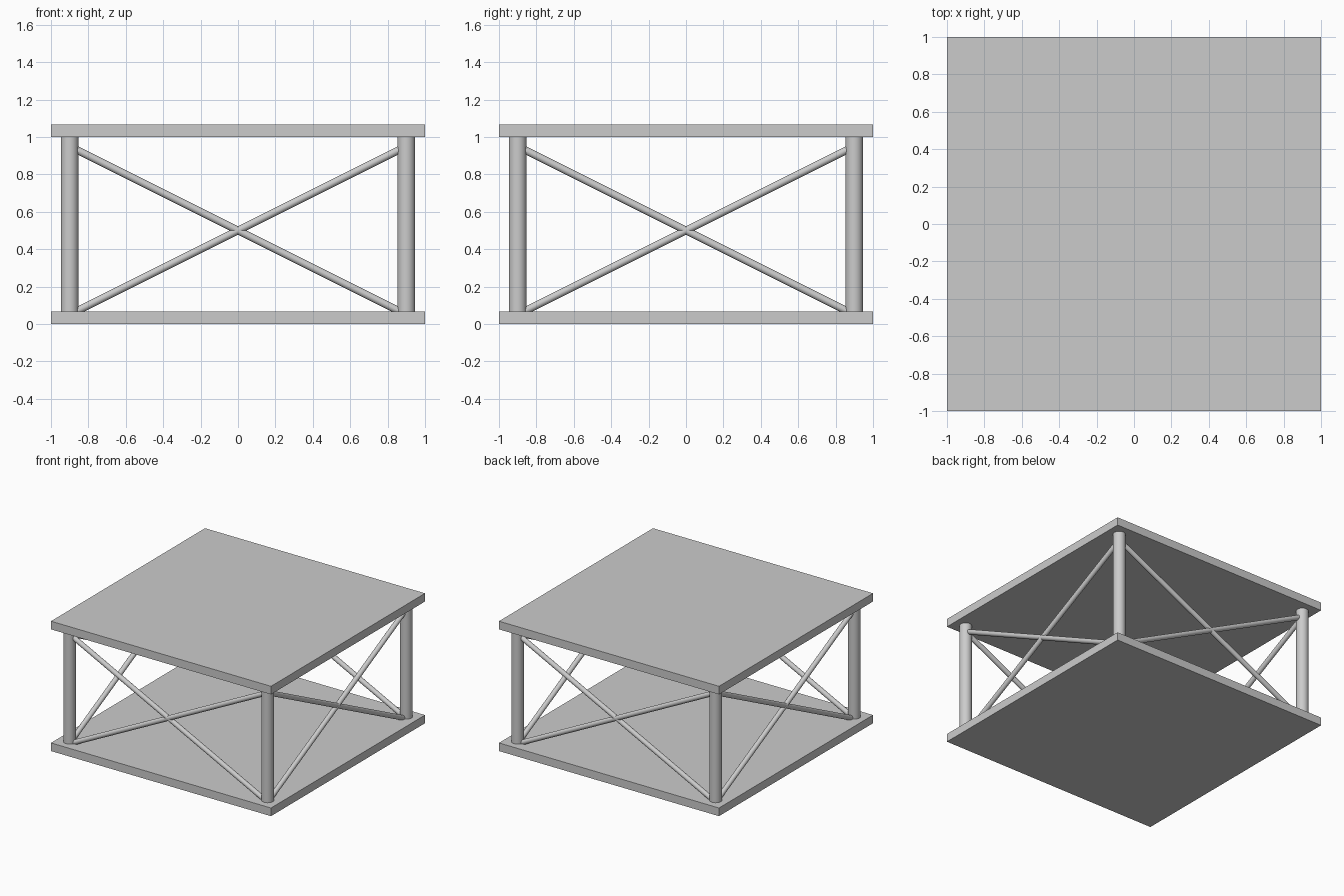
import bpy
import math
from mathutils import Vector

if "Cube" in bpy.data.objects:
    bpy.data.objects.remove(bpy.data.objects["Cube"])

T = 0.067      # plate thickness
C = 0.9        # post centre offset


def plate(name, z):
    bpy.ops.mesh.primitive_cube_add(size=1, location=(0, 0, z + T / 2))
    ob = bpy.context.object
    ob.name = name
    ob.scale = (2, 2, T)
    bpy.ops.object.transform_apply(location=False, rotation=False, scale=True)


def rod(name, a, b, radius, sides):
    a, b = Vector(a), Vector(b)
    d = b - a
    bpy.ops.mesh.primitive_cylinder_add(vertices=sides, radius=radius, depth=d.length,
                                        location=(a + b) / 2)
    ob = bpy.context.object
    ob.name = name
    ob.rotation_euler = d.to_track_quat('Z', 'Y').to_euler()
    bpy.ops.object.shade_smooth_by_angle(angle=math.radians(30))


# Lower and upper decks
plate("bottom_plate", 0)
plate("top_plate", 1.0)

# Corner posts, and a crossed pair of braces on each side
corners = [(-C, -C), (C, -C), (C, C), (-C, C)]
sides = ["front", "right", "back", "left"]
for i, side in enumerate(sides):
    p, q = corners[i], corners[(i + 1) % 4]
    rod(f"post_{i + 1}", (*p, T), (*p, 1.0), 0.047, 32)
    rod(f"{side}_brace_rising", (*p, 0.05), (*q, 0.95), 0.02, 24)
    rod(f"{side}_brace_falling", (*p, 0.95), (*q, 0.05), 0.02, 24)
